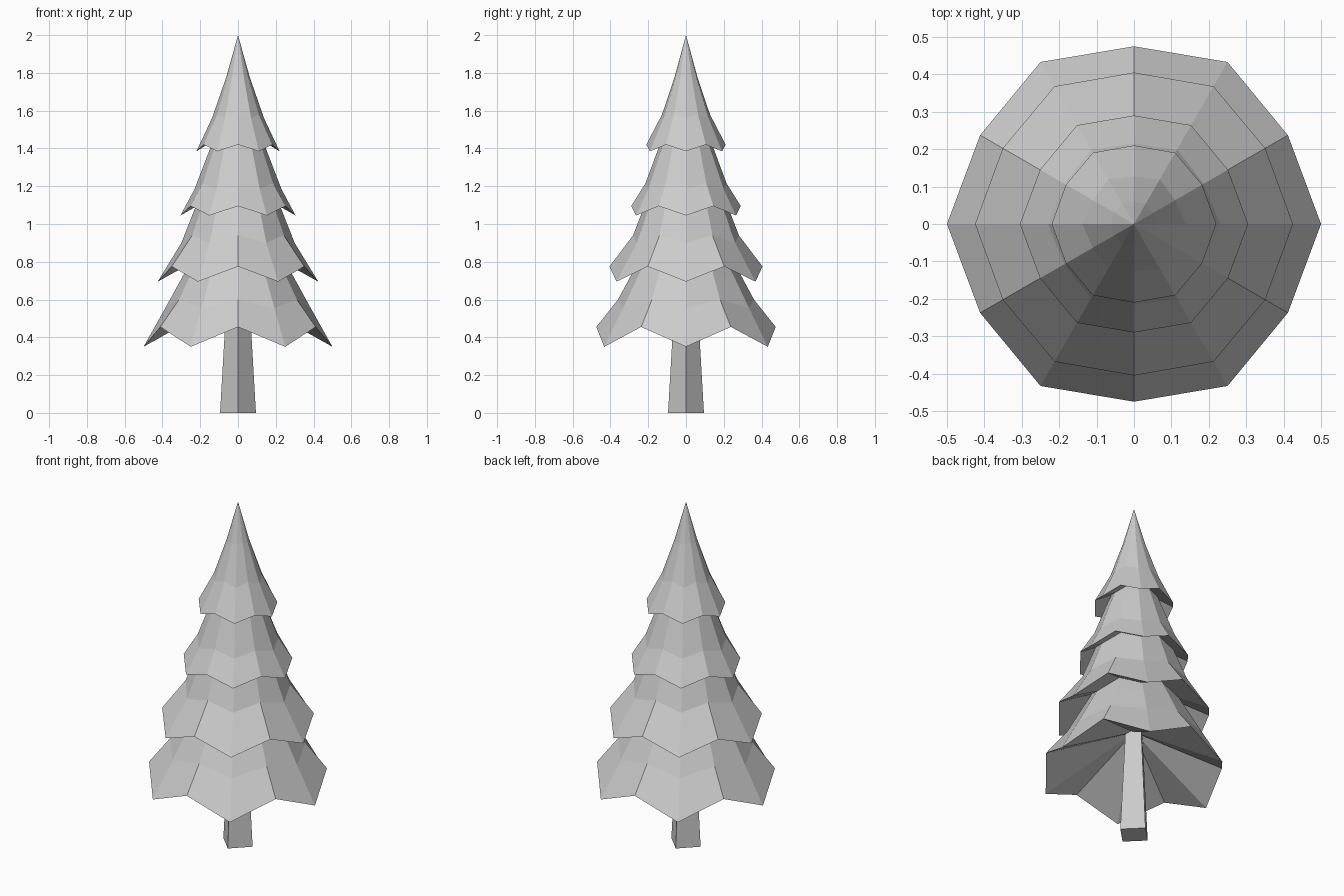
import bpy, bmesh
from math import sin, cos, pi

if "Cube" in bpy.data.objects:
    bpy.data.objects.remove(bpy.data.objects["Cube"])

SIDES = 12


def make_tier(name, apex, rings, under):
    """Zigzag-rimmed cone. rings: (tip r, tip z, notch r, notch z), top to bottom."""
    bm = bmesh.new()
    top = bm.verts.new((0, 0, apex))
    bottom = bm.verts.new((0, 0, under))
    loops = []
    for tip_r, tip_z, notch_r, notch_z in rings:
        loop = []
        for i in range(SIDES):
            r, z = (tip_r, tip_z) if i % 2 == 0 else (notch_r, notch_z)
            a = 2 * pi * i / SIDES
            loop.append(bm.verts.new((r * cos(a), r * sin(a), z)))
        loops.append(loop)
    for i in range(SIDES):
        j = (i + 1) % SIDES
        bm.faces.new((top, loops[0][i], loops[0][j]))
        for up, low in zip(loops, loops[1:]):
            bm.faces.new((up[i], low[i], low[j], up[j]))
        bm.faces.new((bottom, loops[-1][j], loops[-1][i]))
    bmesh.ops.recalc_face_normals(bm, faces=bm.faces)
    mesh = bpy.data.meshes.new(name)
    bm.to_mesh(mesh)
    bm.free()
    bpy.context.collection.objects.link(bpy.data.objects.new(name, mesh))


# Four tiers of branches, bottom to top
make_tier("branches_bottom", 1.25,
          [(0.30, 0.71, 0.29, 0.73), (0.385, 0.555, 0.36, 0.60), (0.50, 0.35, 0.475, 0.455)], 0.63)
make_tier("branches_lower", 1.60,
          [(0.225, 1.09, 0.215, 1.11), (0.30, 0.90, 0.28, 0.94), (0.425, 0.695, 0.405, 0.775)], 0.93)
make_tier("branches_upper", 1.75,
          [(0.14, 1.42, 0.135, 1.43), (0.23, 1.185, 0.215, 1.215), (0.305, 1.045, 0.29, 1.095)], 1.22)
make_tier("branches_top", 2.0,
          [(0.063, 1.775, 0.06, 1.78), (0.138, 1.56, 0.127, 1.58), (0.22, 1.385, 0.21, 1.42)], 1.52)

# Four-sided tapering trunk, corners on the axes
bpy.ops.mesh.primitive_cone_add(vertices=4, radius1=0.095, radius2=0.058,
                                depth=0.64, location=(0, 0, 0.32))
bpy.context.object.name = "trunk"
